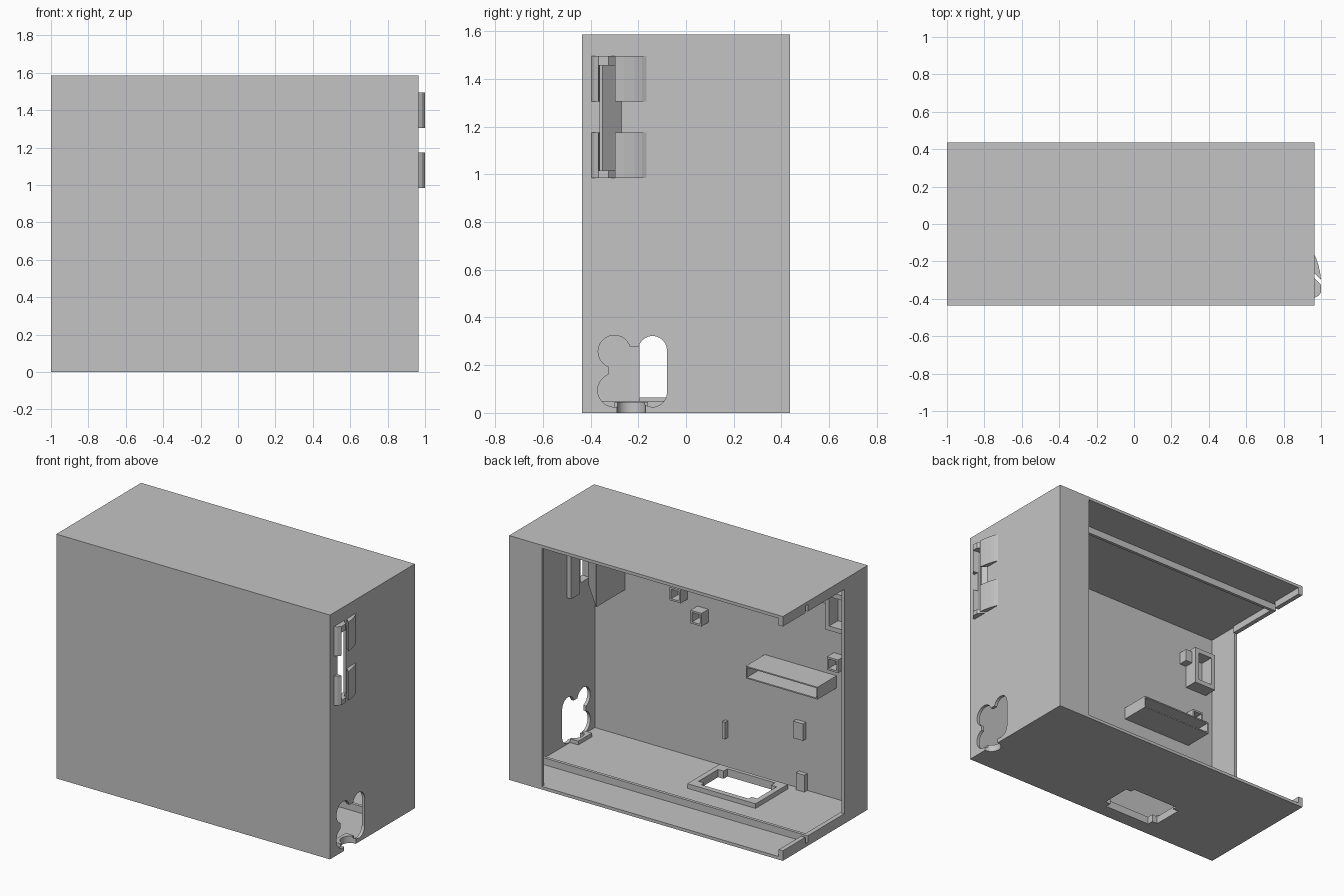
import bpy, bmesh, math
from mathutils import Matrix, Vector

if "Cube" in bpy.data.objects:
    bpy.data.objects.remove(bpy.data.objects["Cube"], do_unlink=True)

grey = bpy.data.materials.new("light_grey")
grey.use_nodes = True
grey.diffuse_color = (0.55, 0.55, 0.55, 1)
grey.node_tree.nodes["Principled BSDF"].inputs["Base Color"].default_value = (0.55, 0.55, 0.55, 1)


def finish(name, bm):
    bmesh.ops.recalc_face_normals(bm, faces=bm.faces)
    mesh = bpy.data.meshes.new(name)
    bm.to_mesh(mesh)
    bm.free()
    mesh.materials.append(grey)
    ob = bpy.data.objects.new(name, mesh)
    bpy.context.collection.objects.link(ob)
    return ob


def boxes(name, *extents):
    """One object from boxes given as (x0, x1, y0, y1, z0, z1)."""
    bm = bmesh.new()
    for x0, x1, y0, y1, z0, z1 in extents:
        mid = Vector((x0 + x1, y0 + y1, z0 + z1)) / 2
        size = Matrix.Diagonal((x1 - x0, y1 - y0, z1 - z0, 1))
        bmesh.ops.create_cube(bm, size=1, matrix=Matrix.Translation(mid) @ size)
    return finish(name, bm)


def prism(name, outline, z0, z1):
    bm = bmesh.new()
    face = bm.faces.new([bm.verts.new((x, y, z0)) for x, y in outline])
    grown = bmesh.ops.extrude_face_region(bm, geom=[face])["geom"]
    for v in grown:
        if isinstance(v, bmesh.types.BMVert):
            v.co.z = z1
    return finish(name, bm)


def cylinder(name, centre, r, depth, along_x=False):
    bm = bmesh.new()
    turn = Matrix.Rotation(math.pi / 2, 4, "Y") if along_x else Matrix()
    bmesh.ops.create_cone(bm, cap_ends=True, segments=40, radius1=r, radius2=r,
                          depth=depth, matrix=Matrix.Translation(centre) @ turn)
    return finish(name, bm)


def cut(ob, *cutters):
    bpy.context.view_layer.objects.active = ob
    for c in cutters:
        mod = ob.modifiers.new("cut", "BOOLEAN")
        mod.operation, mod.solver, mod.object = "DIFFERENCE", "EXACT", c
        bpy.ops.object.modifier_apply(modifier=mod.name)
        c.hide_render = True
    for c in cutters:
        bpy.data.objects.remove(c, do_unlink=True)


def tube(name, x0, x1, y0, y1, z0, z1, t):
    """Rectangular sleeve open at the rear."""
    boxes(name, (x0, x1, y0, y1, z1 - t, z1), (x0, x1, y0, y1, z0, z0 + t),
          (x0, x0 + t, y0, y1, z0 + t, z1 - t), (x1 - t, x1, y0, y1, z0 + t, z1 - t))


L, R, Y, H, T = -1.0, 0.965, 0.435, 1.585, 0.02
IN = -Y + T          # inner side of the front panel

# Main shell
boxes("front_panel", (L, R, -Y, IN, 0, H))
boxes("top_panel", (L, R, IN, Y, H - T, H))
floor = boxes("floor_panel", (L, R, IN, Y, 0, T))
wall = boxes("port_wall", (R - T, R, IN, Y, T, H - T))
boxes("rear_strip", (0.73, R - T, Y - T, Y, T, H - T))
boxes("open_side_strip", (L, L + T, IN, -0.195, T, H - T))

# Rims on the open side and ribs that hold the sliding panel
for name, z0, z1 in (("lower", T, 0.065), ("upper", H - 0.065, H - T)):
    boxes(name + "_side_rim", (L, L + 0.03, -0.195, 0.18, z0, z1),
          (L, L + 0.03, 0.205, Y, z0, z1))
    boxes(name + "_panel_rib", (L + 0.03, R - T, 0.16, 0.18, z0, z1))

# Lobed cable opening in the wall
lobes = [cylinder("lobe_cutter", (R, y, z), r, 0.2, True) for y, z, r in
         ((-0.3, 0.257, 0.068), (-0.3, 0.095, 0.07), (-0.14, 0.262, 0.06), (-0.14, 0.085, 0.06))]
middle = boxes("middle_cutter", (R - 0.1, R + 0.1, -0.325, -0.14, 0.045, 0.278))
pill = boxes("pill_cutter", (R - 0.1, R + 0.1, -0.2, -0.08, 0.085, 0.262))
slot = boxes("slot_cutter", (R - 0.1, R + 0.1, -0.36, -0.27, 1.015, 1.455))
cut(wall, *lobes, middle, pill, slot,
    cylinder("round_cutter", (R, -0.23, 0.02), 0.06, 0.1))
cut(floor, cylinder("round_cutter", (R, -0.23, 0.02), 0.06, 0.1))
collar = boxes("cable_collar", (R - 0.08, R - T, -0.3, -0.16, T, 0.045))
cut(collar, cylinder("round_cutter", (R, -0.23, 0.02), 0.06, 0.1))

# Frame and opening in the floor
frame = boxes("floor_frame", (-0.475, 0.015, -0.365, -0.035, T, 0.05))
for part in (floor, frame):
    cut(part, boxes("port_cutter", (-0.44, -0.02, -0.3, -0.1, -0.1, 0.2)),
        boxes("notch_cutter", (-0.4, -0.06, -0.34, -0.07, -0.1, 0.2)))

# Pair of outer strap guides
for name, z0, z1, c0, c1 in (("lower", 0.985, 1.175, 0.985, 1.015),
                             ("upper", 1.305, 1.495, 1.455, 1.495)):
    prism(name + "_guide_rear", [(R, -0.262), (1, -0.297), (0.995, -0.26), (0.985, -0.215),
                                 (0.975, -0.185), (R, -0.165)], z0, z1)
    prism(name + "_guide_front", [(R, -0.395), (0.985, -0.385), (1, -0.367), (R, -0.36)], z0, z1)
    prism(name + "_guide_cap", [(R, -0.36), (1, -0.367), (1, -0.325), (R, -0.29)], c0, c1)

# Inner wedge and block on both sides of the slanted strap slot
prism("strap_wedge", [(R - T, IN), (0.73, IN), (0.73, -0.12), (R - T, -0.35)], 0.97, 1.51)
prism("strap_block", [(R - T, -0.13), (0.915, -0.13), (0.915, -0.215), (R - T, -0.25)], 0.97, 1.51)

# Fittings on the inside of the front panel
tube("long_sleeve", -0.79, -0.275, IN, -0.22, 0.74, 0.82, 0.008)
for i, (x, z) in enumerate(((0.28, 1.03), (0.13, 0.92), (-0.85, 0.88))):
    tube(f"small_sleeve_{i + 1}", x, x + 0.08, IN, IN + 0.07, z, z + 0.085, 0.012)
tube("tall_sleeve", -0.93, -0.77, IN, IN + 0.09, 1.15, 1.4, 0.03)
boxes("tall_sleeve_tab", (-0.77, -0.72, IN, IN + 0.06, 1.3, 1.38))
for i, (x, w, z) in enumerate(((-0.01, 0.02, 0.21), (-0.57, 0.07, 0.35), (-0.58, 0.06, T))):
    boxes(f"support_tab_{i + 1}", (x, x + w, IN, IN + 0.03, z, z + 0.11))
